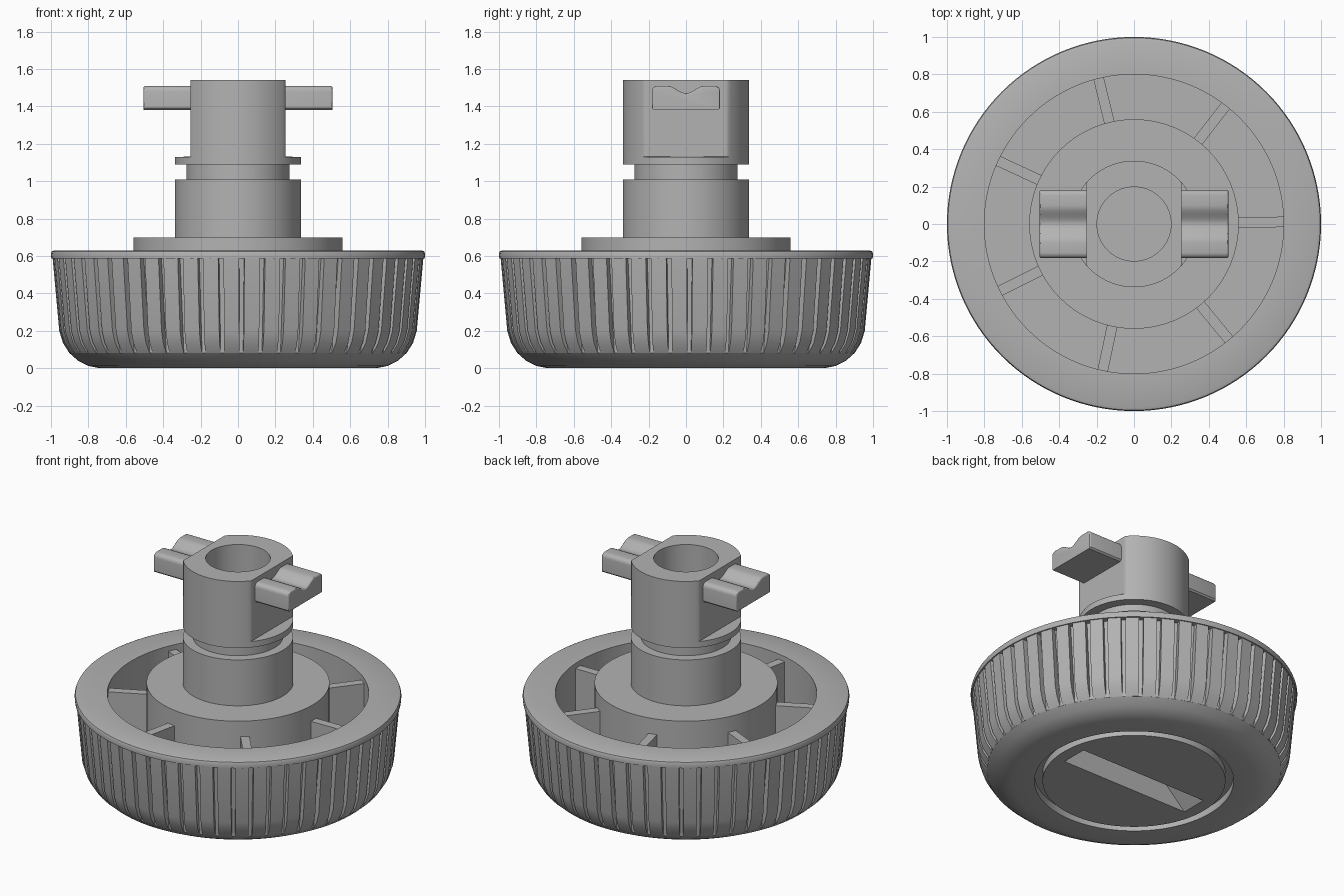
import bpy, bmesh
from math import pi, cos, sin, radians
from mathutils import Matrix, Vector

cube = bpy.data.objects.get("Cube")
if cube:
    bpy.data.objects.remove(cube, do_unlink=True)

grey = bpy.data.materials.new("plain grey")
grey.use_nodes = True
COLOUR = (0.45, 0.45, 0.45, 1)
grey.diffuse_color = COLOUR
for node in grey.node_tree.nodes:
    if node.type == "BSDF_PRINCIPLED":
        node.inputs["Base Color"].default_value = COLOUR
        node.inputs["Roughness"].default_value = 0.6


def finish(bm, name):
    """Turn a bmesh into a shaded, coloured object."""
    bmesh.ops.recalc_face_normals(bm, faces=bm.faces)
    mesh = bpy.data.meshes.new(name)
    bm.to_mesh(mesh)
    bm.free()
    mesh.materials.append(grey)
    obj = bpy.data.objects.new(name, mesh)
    bpy.context.collection.objects.link(obj)
    shade(obj)
    return obj


def shade(obj):
    bpy.ops.object.select_all(action="DESELECT")
    obj.select_set(True)
    bpy.context.view_layer.objects.active = obj
    bpy.ops.object.shade_smooth_by_angle(angle=radians(30))


def lathe(profile, closed=False, steps=128):
    """Spin a radius/height profile about z."""
    bm = bmesh.new()
    verts = [bm.verts.new((r, 0, z)) for r, z in profile]
    pairs = list(zip(verts, verts[1:]))
    if closed:
        pairs.append((verts[-1], verts[0]))
    edges = [bm.edges.new(p) for p in pairs]
    bmesh.ops.spin(bm, geom=verts + edges, cent=(0, 0, 0), axis=(0, 0, 1),
                   angle=2 * pi, steps=steps, use_merge=True)
    bmesh.ops.remove_doubles(bm, verts=bm.verts, dist=1e-5)
    return bm


def prism(bm, points, offset):
    """Extrude a polygon along an offset; returns the far face."""
    face = bm.faces.new([bm.verts.new(p) for p in points])
    new = bmesh.ops.extrude_face_region(bm, geom=[face], use_keep_orig=True)["geom"]
    bmesh.ops.translate(bm, vec=offset,
                        verts=[g for g in new if isinstance(g, bmesh.types.BMVert)])
    return next(g for g in new if isinstance(g, bmesh.types.BMFace))


def spokes(name, outline, width, count, phase):
    """Repeat a radius/height outline of a given width around z."""
    bm = bmesh.new()
    for i in range(count):
        turn = Matrix.Rotation(phase + 2 * pi * i / count, 3, "Z")
        prism(bm, [turn @ Vector((r, -width / 2, z)) for r, z in outline],
              turn @ Vector((0, width, 0)))
    return finish(bm, name)


# Hollow knob shell with rounded base and top lip
curve = [(0.9, 0.08), (0.935, 0.135), (0.955, 0.2), (0.99, 0.586)]
finish(lathe([(0.55, 0.05), (0.61, 0.05), (0.61, 0), (0.74, 0), (0.80, 0.012),
              (0.855, 0.04), curve[0], (0.957, 0.586), (0.998, 0.586),
              (1, 0.612), (0.995, 0.625), (0.982, 0.63), (0.8, 0.63),
              (0.8, 0.12), (0.55, 0.12)], closed=True), "knob_shell")

# Grip ridges around the shell
COUNT = 56
spokes("grip_ridges", curve + [(0.93, 0.586), (0.88, 0.08)], 0.082, COUNT,
       -pi / 2 + 0.02 + pi / COUNT)

# Webs joining the hub to the shell
spokes("inner_webs", [(0.55, 0.1), (0.81, 0.1), (0.81, 0.595), (0.55, 0.595)],
       0.056, 7, 0.014)

# Hub, stem, neck and bored head
FLAT_X, LEDGE = 0.255, 1.13
bm = lathe([(0, 0), (0.56, 0), (0.56, 0.7), (0.338, 0.7), (0.338, 1.01),
            (0.276, 1.01), (0.276, 1.09), (0.338, 1.09), (0.338, LEDGE),
            (0.338, LEDGE + 0.001), (0.338, 1.54), (0.198, 1.54),
            (0.198, 0.3), (0, 0.3)])
for v in bm.verts:
    if v.co.z > LEDGE + 0.0005:
        v.co.x = max(-FLAT_X, min(FLAT_X, v.co.x))
post = finish(bm, "hub_and_stem")

# Coin slot with sloping ends in the underside
bm = bmesh.new()
prism(bm, [(-0.5, -0.09, -0.02), (0.5, -0.09, -0.02),
           (0.32, -0.09, 0.15), (-0.32, -0.09, 0.15)], (0, 0.18, 0))
cutter = finish(bm, "slot_cutter")
cutter.hide_render = True
mod = post.modifiers.new("slot", "BOOLEAN")
mod.object = cutter
mod.operation = "DIFFERENCE"
mod.solver = "EXACT"
bpy.context.view_layer.objects.active = post
bpy.ops.object.modifier_apply(modifier=mod.name)
bpy.data.objects.remove(cutter, do_unlink=True)
shade(post)

# Locking tabs with a finger scoop on top
HALF, LOW, HIGH, ROUND = 0.183, 1.38, 1.51, 0.03


def corner(side):
    return [(side * (HALF - ROUND + ROUND * cos(a * pi / 10)),
             HIGH - ROUND + ROUND * sin(a * pi / 10)) for a in range(6)]


scoop = [(0.1 - 0.2 * i / 16, HIGH - 0.02 * (1 - cos(2 * pi * i / 16)))
         for i in range(17)]
outline = ([(-HALF + 0.01, LOW), (HALF - 0.01, LOW), (HALF, LOW + 0.01)]
           + corner(1) + scoop + corner(-1)[::-1] + [(-HALF, LOW + 0.01)])
for name, side in (("left_tab", 1), ("right_tab", -1)):
    bm = bmesh.new()
    end = prism(bm, [(side * 0.24, y, z) for y, z in outline],
                (side * 0.265, 0, 0))
    rim = [e for e in end.edges if max(v.co.z for v in e.verts) > LOW + 0.02]
    bmesh.ops.bevel(bm, geom=rim, offset=0.016, segments=3, profile=0.5,
                    affect="EDGES", clamp_overlap=True)
    finish(bm, name)
